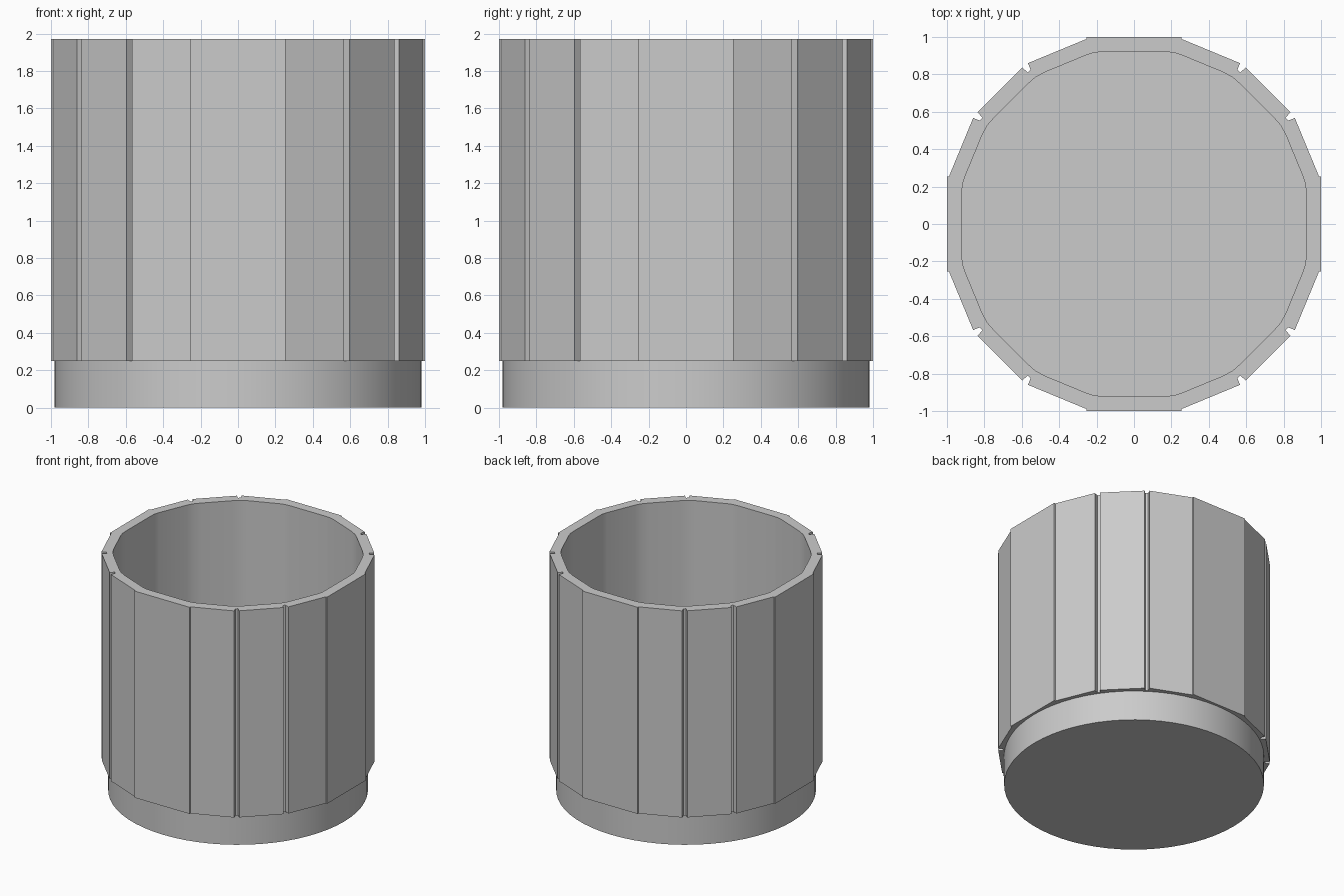
import bpy
import math

if "Cube" in bpy.data.objects:
    bpy.data.objects.remove(bpy.data.objects["Cube"])

BASE_H, TOP = 0.25, 1.97


def full_loop(half_octant):
    """Mirror an outline running from the y axis to the diagonal, then repeat it four times."""
    quarter = half_octant + [(y, x) for x, y in reversed(half_octant)]
    pts = []
    for k in range(4):
        c, s = round(math.cos(-k * math.pi / 2)), round(math.sin(-k * math.pi / 2))
        pts += [(x * c - y * s, x * s + y * c) for x, y in quarter]
    return pts


# Outer outline: wide flat, small step, slanted plank, groove, diagonal plank
outer = full_loop([(0.255, 1.0), (0.255, 0.989), (0.567, 0.86), (0.553, 0.825),
                   (0.568, 0.810), (0.597, 0.836)])
# Inner outline: flats joined by soft bends
inner = full_loop([(0.17, 0.92), (0.21, 0.917), (0.25, 0.905), (0.48, 0.81),
                   (0.53, 0.782), (0.575, 0.742)])
# Start each quarter on its flat: drop nothing, mirrored flats close the loop by themselves

# Plank wall: extruded ring
curve = bpy.data.curves.new("plank_wall", 'CURVE')
curve.dimensions = '2D'
curve.fill_mode = 'BOTH'
curve.extrude = (TOP - BASE_H) / 2
for loop in (outer, inner):
    sp = curve.splines.new('POLY')
    sp.points.add(len(loop) - 1)
    for p, (x, y) in zip(sp.points, loop):
        p.co = (x, y, 0, 1)
    sp.use_cyclic_u = True
wall = bpy.data.objects.new("plank_wall", curve)
bpy.context.collection.objects.link(wall)
wall.location.z = (TOP + BASE_H) / 2
bpy.context.view_layer.objects.active = wall
wall.select_set(True)
bpy.ops.object.convert(target='MESH')
bpy.ops.object.shade_smooth_by_angle(angle=math.radians(18))

# Round base, which also forms the floor
bpy.ops.mesh.primitive_cylinder_add(vertices=64, radius=0.98, depth=BASE_H,
                                    location=(0, 0, BASE_H / 2))
bpy.context.object.name = "round_base"
bpy.ops.object.shade_smooth_by_angle(angle=math.radians(30))
